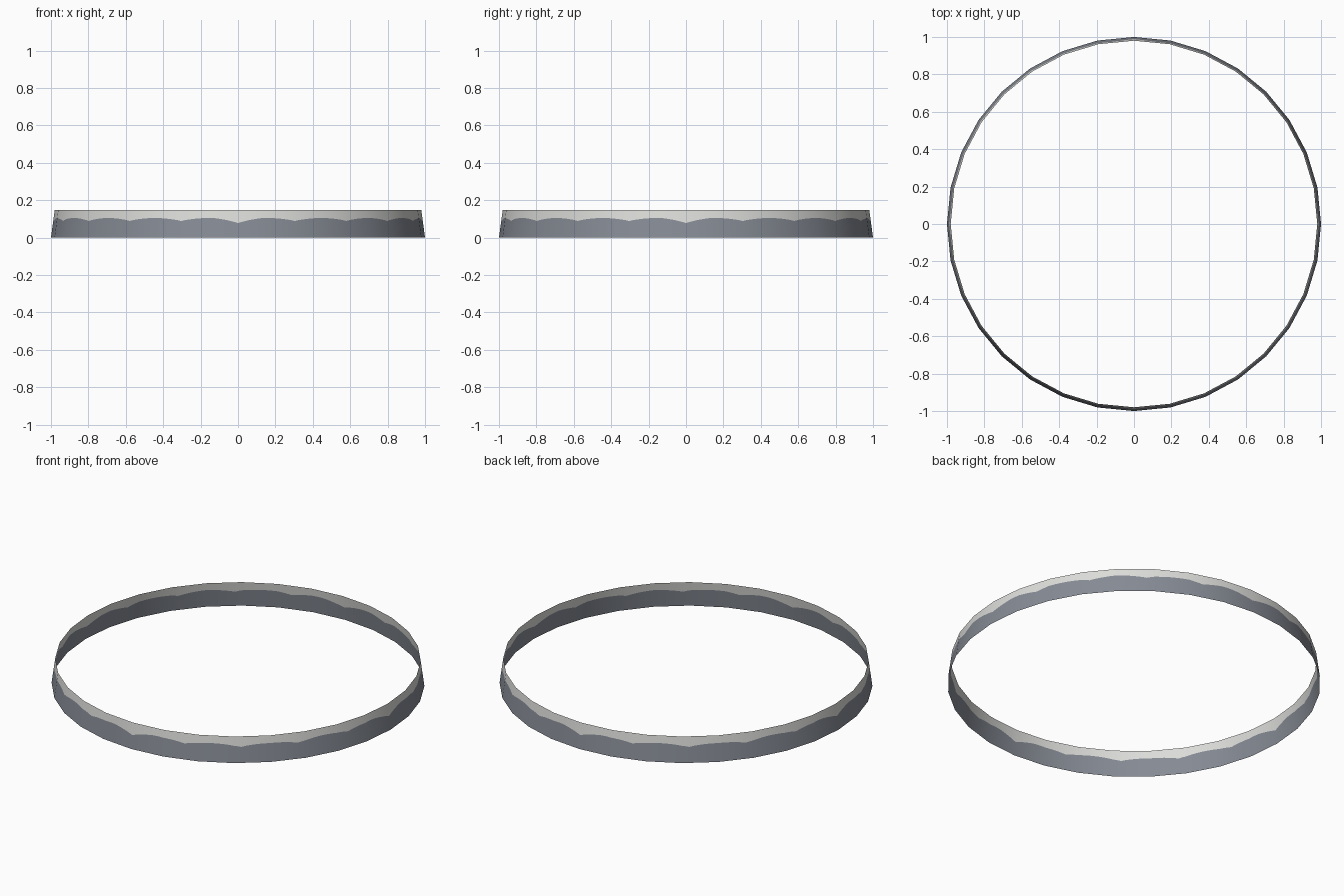
import bpy, math
from mathutils import Vector

if "Cube" in bpy.data.objects:
    bpy.data.objects.remove(bpy.data.objects["Cube"])

SIDES, SUB = 32, 10
H, R0, R1 = 0.148, 1.0, 0.98


def material(name, rgb):
    m = bpy.data.materials.new(name)
    m.diffuse_color = (*rgb, 1)
    m.use_nodes = True
    m.node_tree.nodes["Principled BSDF"].inputs["Base Color"].default_value = m.diffuse_color
    return m


# Radius direction on the flat sides of the 32-gon
def polygon_point(i):
    side, t = divmod(i, SUB)
    a, b = (math.tau * k / SIDES for k in (side, side + 1))
    p = Vector((math.cos(a), math.sin(a), 0))
    return p.lerp(Vector((math.cos(b), math.sin(b), 0)), t / SUB)


# Wavy colour border: five scallops per quarter, deeper dip at each quarter
def border(i):
    q = (i / (SIDES * SUB) * 4) % 1
    seam = min(q, 1 - q)
    return 0.089 + 0.016 * abs(math.sin(5 * math.pi * q)) ** 0.8 - 0.011 * max(0, 1 - seam / 0.08)


n = SIDES * SUB
verts, normals, faces, slots = [], [], [], []
for i in range(n):
    p = polygon_point(i)
    for z in (0, border(i), H):
        r = R0 + (R1 - R0) * z / H
        verts.append((p.x * r, p.y * r, z))
        normals.append(Vector((*p.xy.normalized(), (R0 - R1) / H)).normalized())
    for row in range(2):
        a, b = i * 3 + row, (i + 1) % n * 3 + row
        faces.append((a, b, b + 1, a + 1))
        slots.append(row)

# Open tapered band in two colours
me = bpy.data.meshes.new("tapered_band")
me.from_pydata(verts, [], faces)
me.materials.append(material("slate grey", (0.24, 0.26, 0.30)))
me.materials.append(material("pale grey", (0.72, 0.72, 0.70)))
for f, s in zip(me.polygons, slots):
    f.material_index = s
    f.use_smooth = True
me.normals_split_custom_set_from_vertices(normals)
bpy.context.collection.objects.link(bpy.data.objects.new("tapered_band", me))
